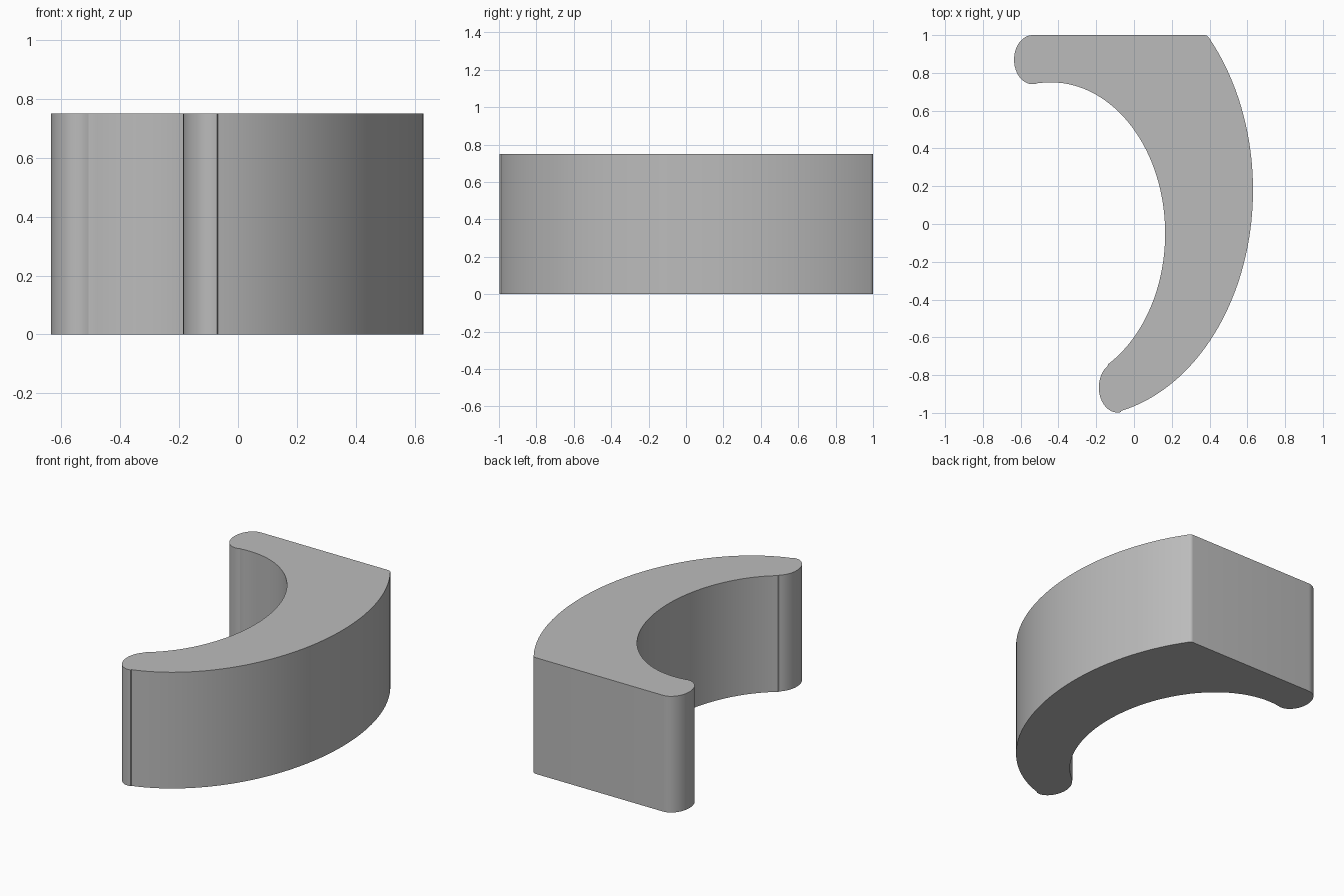
import bpy, bmesh, math

cube = bpy.data.objects.get("Cube")
if cube:
    bpy.data.objects.remove(cube, do_unlink=True)

HEIGHT = 0.75


def arc(cx, cy, rx, ry, start, end, steps):
    """Points along part of an ellipse, angles in degrees."""
    angles = [math.radians(start + (end - start) * i / steps) for i in range(steps + 1)]
    return [(cx + rx * math.cos(a), cy + ry * math.sin(a)) for a in angles]


# Crescent outline, counter-clockwise
outline = (
    arc(-0.27, 0.18, 0.9, 1.2, -77, 42, 64)              # outer sweep
    + arc(0.374, 0.96, 0.03, 0.04, 46, 90, 6)            # small rounded corner
    + arc(-0.537, 0.87, 0.098, 0.13, 90, 288, 28)        # rear tip, after the flat back
    + arc(-0.44, -0.05, 0.605, 0.8, 96, -60, 64)         # inner sweep
    + arc(-0.088, -0.865, 0.098, 0.133, 122, 280, 24)    # front tip
)

# Extrude the outline into a solid
bm = bmesh.new()
base = bm.faces.new([bm.verts.new((x, y, 0)) for x, y in outline])
extruded = bmesh.ops.extrude_face_region(bm, geom=[base], use_keep_orig=True)
top_verts = [g for g in extruded["geom"] if isinstance(g, bmesh.types.BMVert)]
bmesh.ops.translate(bm, verts=top_verts, vec=(0, 0, HEIGHT))
bmesh.ops.recalc_face_normals(bm, faces=bm.faces)
mesh = bpy.data.meshes.new("crescent_block")
bm.to_mesh(mesh)
bm.free()
block = bpy.data.objects.new("crescent_block", mesh)
bpy.context.collection.objects.link(block)

# Plain grey finish
grey = bpy.data.materials.new("plain grey")
grey.use_nodes = True
colour = (0.5, 0.5, 0.5, 1)
grey.diffuse_color = colour
grey.node_tree.nodes["Principled BSDF"].inputs["Base Color"].default_value = colour
mesh.materials.append(grey)

# Smooth walls with crisp rims
bpy.ops.object.select_all(action="DESELECT")
block.select_set(True)
bpy.context.view_layer.objects.active = block
bpy.ops.object.shade_smooth_by_angle(angle=math.radians(30))
